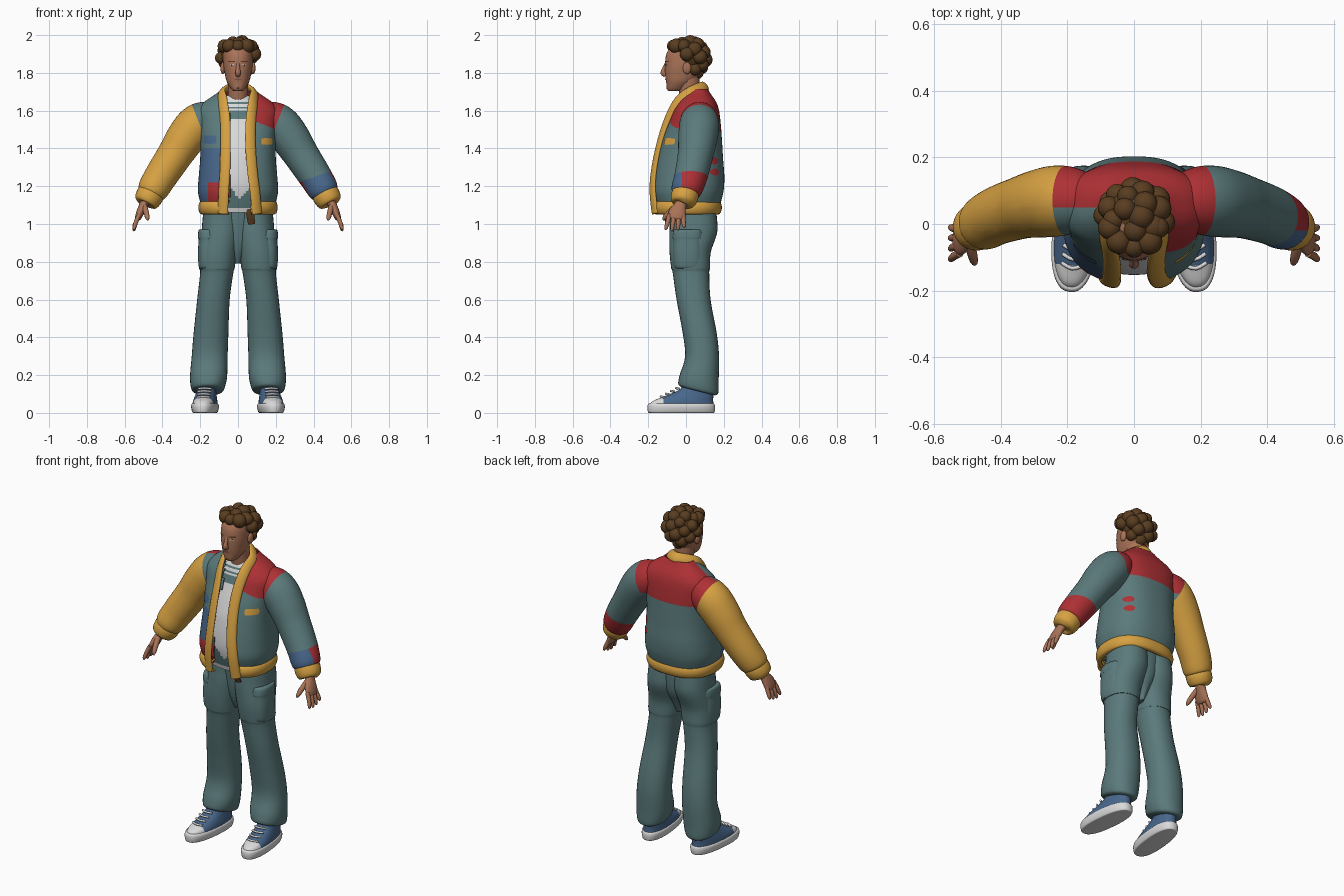
import bpy, bmesh, math
from mathutils import Vector
from mathutils.bvhtree import BVHTree

if "Cube" in bpy.data.objects:
    bpy.data.objects.remove(bpy.data.objects["Cube"])
COLORS = {"teal": (.105, .195, .2), "yellow": (.68, .36, .055), "red": (.42, .03, .035),
          "blue": (.065, .135, .26), "white": (.7, .7, .7), "skin": (.4, .17, .095),
          "brown": (.1, .047, .015), "lip": (.26, .09, .06)}
MATS = {}
for key, rgb in COLORS.items():
    m = MATS[key] = bpy.data.materials.new(key)
    m.use_nodes = True
    m.diffuse_color = (*rgb, 1)
    m.node_tree.nodes["Principled BSDF"].inputs["Base Color"].default_value = (*rgb, 1)


def finish(name, bm, paint, cuts=()):
    """Make a smooth object; paint is a colour or a face rule, cuts are its colour borders."""
    for co, no in cuts:
        bmesh.ops.bisect_plane(bm, geom=bm.verts[:] + bm.edges[:] + bm.faces[:], plane_co=co, plane_no=no)
    keys, doomed = [], []
    for f in bm.faces:
        key = paint(f.calc_center_median()) if callable(paint) else paint
        if key is None:
            doomed.append(f)
            continue
        if key not in keys:
            keys.append(key)
        f.material_index = keys.index(key)
    bmesh.ops.delete(bm, geom=doomed, context='FACES')
    bmesh.ops.recalc_face_normals(bm, faces=bm.faces)
    me = bpy.data.meshes.new(name)
    bm.to_mesh(me)
    bm.free()
    for key in keys:
        me.materials.append(MATS[key])
    ob = bpy.data.objects.new(name, me)
    bpy.context.collection.objects.link(ob)
    bpy.ops.object.select_all(action='DESELECT')
    ob.select_set(True)
    bpy.context.view_layer.objects.active = ob
    bpy.ops.object.shade_smooth_by_angle(angle=math.radians(50))
    return ob


def spline(pts, k):
    """Smooth interpolation through tuples of any length."""
    out = []
    for i in range(len(pts) - 1):
        p0, p1, p2, p3 = pts[max(i - 1, 0)], pts[i], pts[i + 1], pts[min(i + 2, len(pts) - 1)]
        for t in (j / k for j in range(k)):
            out.append([b + .5 * t * (c - a + t * (2*a - 5*b + 4*c - d + t * (3*(b - c) + d - a)))
                        for a, b, c, d in zip(p0, p1, p2, p3)])
    return out + [list(pts[-1])]


def loft(name, rings, paint, n=24, k=4, p=2, ref=None, s=1, cap=True, cuts=()):
    """Skin rings (x, y, z, ra, rb): horizontal, or across the path when ref is given."""
    rows = spline(rings, k)
    cs = [Vector(r[:3]) for r in rows]
    bm = bmesh.new()
    loops = []
    for i, r in enumerate(rows):
        u, v = Vector((1, 0, 0)), Vector((0, 1, 0))
        if ref:
            t = (cs[min(i + 1, len(cs) - 1)] - cs[max(i - 1, 0)]).normalized()
            u = ref(cs[i])
            u = (u - t * u.dot(t)).normalized()
            v = t.cross(u)
        loops.append([])
        for a in (2 * math.pi * j / n for j in range(n)):
            c, d = math.cos(a), math.sin(a)
            q = cs[i] + u * r[3] * math.copysign(abs(c) ** (2/p), c) \
                + v * r[4] * math.copysign(abs(d) ** (2/p), d)
            loops[-1].append(bm.verts.new((q.x * s, q.y, q.z)))
    for a, b in zip(loops, loops[1:]):
        for j in range(n):
            bm.faces.new((a[j], a[j-1], b[j-1], b[j]))
    if cap:
        bm.faces.new(loops[0])
        bm.faces.new(loops[-1])
    return finish(name, bm, paint, cuts)


def stack(name, rows, paint, cx=0, **kw):
    """Horizontal loft from rows (z, cy, rx, ry) or (z, cy, rx, ry, cx)."""
    return loft(name, [(r[4] if len(r) > 4 else cx, r[1], r[0], r[2], r[3]) for r in rows], paint, **kw)


def tube(name, pts, paint, n=10, k=3, ref=lambda c: Vector((0, 1, 0)), **kw):
    return loft(name, [(*q[:4], q[-1]) for q in pts], paint, n=n, k=k, ref=ref, **kw)


def ball(name, loc, size, paint):
    bm = bmesh.new()
    bmesh.ops.create_icosphere(bm, subdivisions=3, radius=1)
    for v in bm.verts:
        v.co = Vector(loc) + Vector(a * b for a, b in zip(v.co, size))
    return finish(name, bm, paint)


def plate(name, target, x, z, w, h, paint, side=-1, r=.2):
    """Thin patch laid on the front (-1) or back (1) of a part; r rounds its outline."""
    me = target.data
    tree = BVHTree.FromPolygons([v.co for v in me.vertices], [f.vertices for f in me.polygons])
    bm = bmesh.new()
    bmesh.ops.create_grid(bm, x_segments=8, y_segments=8, size=1)
    for v in bm.verts:
        a, b = v.co.x, v.co.y
        px, pz = x + a * w/2 * (1 - r * b*b/2), z + b * h/2 * (1 - r * a*a/2)
        hit = tree.ray_cast(Vector((px, side, pz)), Vector((0, -side, 0)))[0]
        v.co = hit + Vector((0, side * .004, 0))
    return finish(name, bm, paint)


# Jacket body with an open front
def jacket_color(c):
    if c.y > .05:
        return "red" if c.z > 1.49 else "teal"
    if c.x > 0:
        return "red" if c.z > 1.58 - .4 * c.x else "teal"
    if c.y < -.03 and c.x > -.16 and c.z < 1.22:
        return "red"
    return "blue" if c.y < -.03 and c.z < 1.4 else "teal"


def open_front(rule):
    return lambda c: None if c.y < .02 and abs(c.x - .013) < .06 + max(0, c.z - 1.58) * .25 else rule(c)


X, Y, Z = (1, 0, 0), (0, 1, 0), (0, 0, 1)
seams = [((0, .05, 0), Y), ((0, 0, 1.49), Z), ((0, 0, 1.58), (.4, 0, 1))]
jacket = stack("jacket_body", [
    (1.1, .01, .195, .17), (1.17, .01, .212, .188), (1.25, .015, .208, .188), (1.35, .02, .2, .176),
    (1.45, .03, .2, .16), (1.53, .043, .208, .141), (1.6, .052, .212, .123), (1.645, .058, .18, .102),
    (1.69, .06, .115, .07), (1.715, .06, .085, .055)],
    open_front(jacket_color), n=96, k=8, p=2.45, cap=False,
    cuts=seams + [((-.16, 0, 0), X), ((0, 0, 1.22), Z), ((0, 0, 1.4), Z), ((0, -.03, 0), Y)])
hem = stack("jacket_hem", [(1.05, .005, .18, .155), (1.055, .005, .2, .175), (1.085, .005, .21, .185),
                           (1.115, .005, .203, .178), (1.125, .005, .18, .16)],
            open_front(lambda c: "yellow"), n=96, p=2.4, cap=False)
for ob in (jacket, hem):
    ob.modifiers.new("thickness", 'SOLIDIFY').thickness = .008
# Yellow trim up one edge, round the neck and down the other
half = [(.08, -.163, 1.055), (.076, -.176, 1.17), (.069, -.17, 1.28), (.066, -.142, 1.42),
        (.068, -.1, 1.55), (.08, -.045, 1.65), (.082, .03, 1.705)]
trim = [(x + max(0, 1.4 - z) * .06, y, z) for x, y, z in half] + [(0, .1, 1.73)]
trim += [(-x, y, z) for x, y, z in reversed(half)]
tube("jacket_trim", [(*q, .013, .029) for q in trim], "yellow", n=16, k=6,
     ref=lambda c: Vector((c.x, c.y - .04, .05)))
plate("left_chest_pocket", jacket, .153, 1.437, .06, .035, "yellow")
plate("right_chest_pocket", jacket, -.148, 1.447, .07, .045, "blue")
for z in (1.335, 1.275):
    plate("back_patch", jacket, .16, z, .045, .038, "red", side=1, r=.6)


# Shirt with a striped chest and a zigzag hem
def shirt_color(c):
    if c.z > 1.56:
        return "teal" if c.z < 1.6 or 1.612 < c.z < 1.622 or 1.636 < c.z < 1.646 else "white"
    return "teal" if 1.085 < c.z < 1.13 + abs(c.x - .01) * 1.2 else "white"


stack("shirt", [(1.06, .01, .17, .13), (1.2, .01, .188, .162), (1.35, .015, .182, .155),
                (1.45, .025, .178, .137), (1.55, .04, .168, .113), (1.62, .045, .13, .092),
                (1.66, .04, .085, .07), (1.68, .035, .06, .055)], shirt_color, n=96, k=12, p=2.2)


def sleeve_color(c):
    if abs(c.x) - .4 * (c.z - 1.52) < .2:
        return jacket_color(c)
    if c.x > 0 and c.z - .35 * (c.x - .42) < 1.255:
        return "red" if c.y > -.02 else "blue"
    return "teal" if c.x > 0 else "yellow"


for s, side in ((1, "left"), (-1, "right")):
    # Sleeves, cuffs and hands
    tube(side + "_sleeve", [(.1, .07, 1.58, .06), (.17, .072, 1.558, .094), (.225, .07, 1.52, .106),
                            (.28, .062, 1.45, .103), (.335, .05, 1.365, .094), (.41, .025, 1.25, .087),
                            (.455, 0, 1.175, .079), (.468, -.005, 1.15, .055)],
         sleeve_color, n=40, k=8, s=s,
         cuts=seams + [((s * .2, 0, 1.52), (s, 0, -.4)), ((.42, 0, 1.255), (-.35, 0, 1)), ((0, -.02, 0), Y)])
    tube(side + "_cuff", [(.452, 0, 1.175, .05), (.458, -.002, 1.165, .07), (.476, -.01, 1.135, .071),
                          (.49, -.015, 1.11, .06), (.492, -.016, 1.106, .035)], "yellow", n=28, s=s)
    tube(side + "_palm", [(.478, -.015, 1.14, .03, .024), (.5, -.03, 1.1, .032, .023),
                          (.518, -.046, 1.06, .046, .021), (.53, -.052, 1.03, .042, .016),
                          (.533, -.053, 1.022, .03, .008)], "skin", n=18, s=s)
    for i in range(4):
        y, drop, bend = -.088 + .024 * i, (.006, 0, .004, .016)[i], .008 * i - .018
        tube(side + "_finger", [(.523, y, 1.05, .012), (.541, y + bend / 2, 1.008, .012),
                                (.55, y + bend, .972 + drop, .009), (.55, y + bend, .962 + drop, .003)],
             "skin", s=s)
    tube(side + "_thumb", [(.498, -.045, 1.1, .016), (.487, -.085, 1.065, .015),
                           (.48, -.112, 1.035, .012), (.477, -.122, 1.02, .004)], "skin", s=s)
    # Trousers, with hems lower at the heel
    leg = stack(side + "_leg", [
        (.115, .065, .075, .09, .16), (.13, .065, .088, .106, .16), (.19, .07, .098, .103, .156),
        (.3, .085, .095, .09, .15), (.42, .073, .092, .09, .143), (.6, .04, .086, .09, .13),
        (.745, .026, .088, .097, .112), (.765, .025, .094, .103, .112), (.85, .022, .1, .109, .105),
        (.95, .038, .104, .126, .09), (1.02, .04, .103, .125, .085), (1.1, .035, .1, .12, .08)],
        "teal", n=32, k=5, p=2.2, s=s)
    for v in leg.data.vertices:
        v.co.z -= (v.co.y - .065) * .25 * max(0, 1 - (v.co.z - .115) / .15)
    stack(side + "_cargo_pocket", [(.765, .012, .045, .06), (.775, .012, .056, .076), (.85, .01, .06, .08),
                                   (.92, .01, .056, .078), (.925, .01, .06, .082), (.965, .012, .057, .078),
                                   (.972, .012, .045, .06)], "teal", cx=.152, p=2.5, n=32, s=s)
    # Shoes, modelled at the origin then turned outwards
    shoe = [
        stack("sole", [(0, -.025, .053, .168), (.004, -.025, .063, .177), (.03, -.025, .07, .18),
                       (.048, -.025, .066, .175), (.05, -.025, .05, .16)], "white", n=40, p=2.4),
        stack("shoe_upper", [(.035, -.025, .064, .173), (.06, -.018, .062, .163), (.08, .004, .058, .141),
                             (.1, .03, .053, .115), (.125, .055, .049, .088), (.17, .068, .044, .07)],
              lambda c: "white" if c.y < -.125 else "blue", n=48, k=6, p=2.3, cuts=[((0, -.125, 0), Y)])]
    for i in range(5):
        z, y = .086 + .015 * i, -.132 + .027 * i
        shoe.append(tube("shoelace", [(-.034, y + .012, z - .003, .006), (0, y - .002, z, .006),
                                      (.034, y + .012, z - .003, .006)], "white", n=8))
    for ob in shoe:
        ob.name = side + "_" + ob.name.split(".")[0]
        ob.location.x, ob.rotation_euler.z = s * .172, s * .1
stack("hips", [(.79, .03, .015, .05), (.86, .03, .05, .08), (.95, .04, .1, .108), (1.1, .035, .17, .115)],
      "teal", n=40)
tube("belt_end", [(.06, -.115, 1.08, .007, .022), (.066, -.112, 1.04, .007, .022),
                  (.072, -.1, 1.0, .007, .02)], "brown")

# Head and face
stack("neck", [(1.6, .035, .06, .055), (1.68, .02, .053, .055), (1.78, .012, .056, .06)], "skin")
head = stack("head", [(1.703, -.058, .018, .025), (1.712, -.055, .034, .045), (1.75, -.032, .058, .073),
                      (1.79, -.016, .069, .094), (1.84, -.006, .077, .105), (1.9, .002, .077, .106),
                      (1.94, .01, .066, .086), (1.965, .015, .04, .05)], "skin", n=40, k=6, p=2.2)
tube("nose", [(0, -.104, 1.852, .008), (0, -.116, 1.82, .011), (0, -.12, 1.8, .015),
              (0, -.108, 1.787, .012)], "skin", n=14)
plate("mouth", head, 0, 1.766, .042, .011, "lip", r=.8)
ball("goatee", (0, -.088, 1.722), (.015, .016, .013), "brown")
for s, side in ((1, "left"), (-1, "right")):
    plate(side + "_eye_white", head, s * .032, 1.842, .025, .008, "white", r=1)
    ball(side + "_iris", (s * .032, -.103, 1.842), (.005, .005, .005), "brown")
    plate(side + "_eyebrow", head, s * .034, 1.86, .036, .007, "brown")
    ball(side + "_ear", (s * .08, .005, 1.825), (.013, .022, .032), "skin")

# Curly hair: round locks spread over the skull, with a fringe above the forehead
ball("hair_base", (0, .025, 1.89), (.092, .088, .085), "brown")
locks = [(.075 * math.sin(a), .01 - .078 * math.cos(a), 1.942) for a in (-1.3, -.65, 0, .65, 1.3)]
for i in range(34):
    h = 1 - (2 * i + 1) / 34
    a, r = i * 2.4, math.sqrt(1 - h * h)
    x, y, z = .09 * r * math.cos(a), .022 + .08 * r * math.sin(a), 1.882 + .085 * h
    if (y > -.01 or z > 1.945) and (z > 1.86 or y > .035):
        locks.append((x, y, z))
for i, (x, y, z) in enumerate(locks):
    size = .036 + .004 * math.sin(i * 2.7)
    ball("hair_lock", (x, y, min(z, 2 - size)), (size, size, size), "brown")
